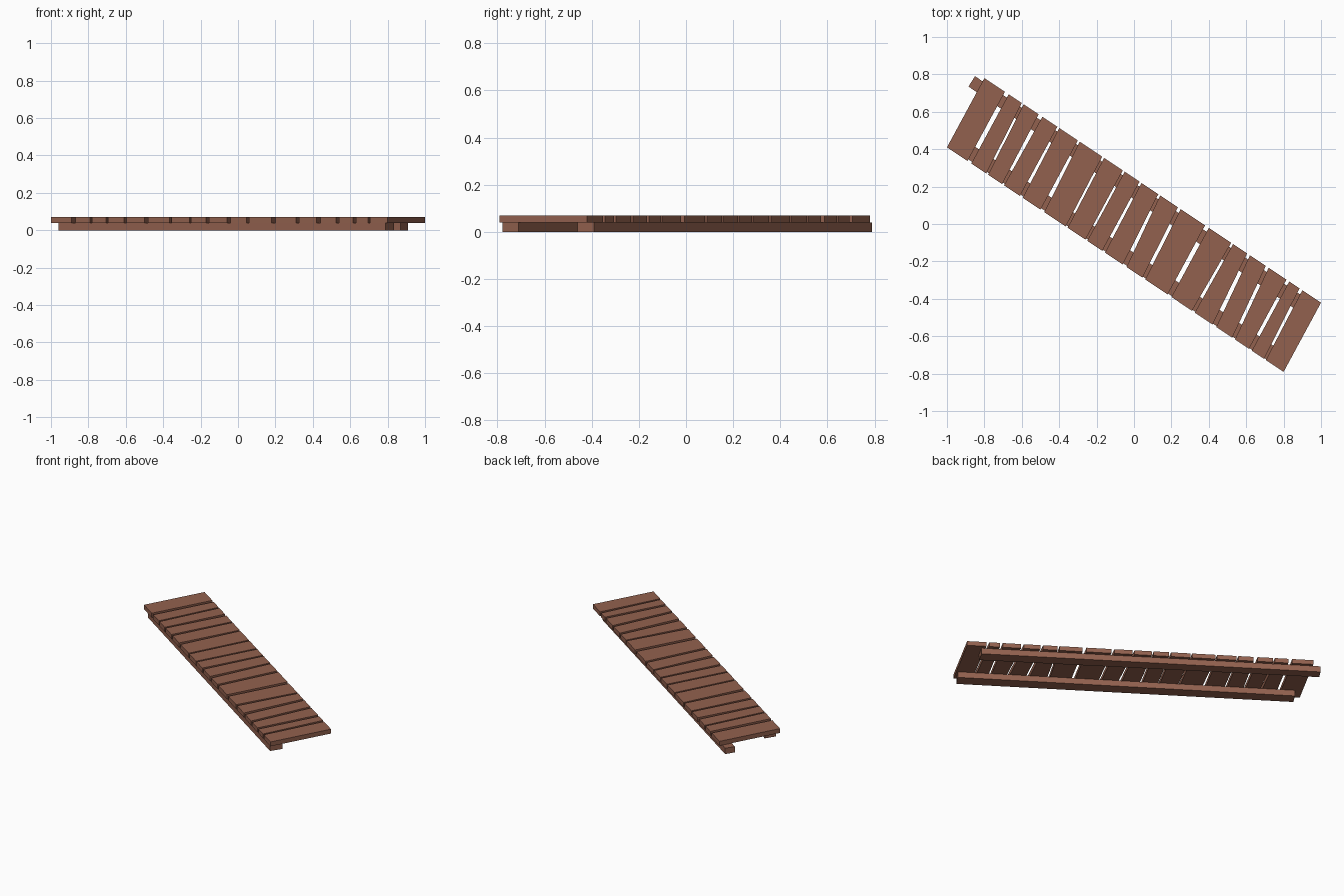
import bpy, bmesh

if "Cube" in bpy.data.objects:
    bpy.data.objects.remove(bpy.data.objects["Cube"])

wood = bpy.data.materials.new("brown wood")
wood.diffuse_color = (0.29, 0.12, 0.077, 1)
wood.use_nodes = True
wood.node_tree.nodes["Principled BSDF"].inputs["Base Color"].default_value = wood.diffuse_color


def slab(name, corners, z0, z1):
    """Extrude a four-cornered outline into a flat board."""
    bm = bmesh.new()
    face = bm.faces.new([bm.verts.new((x, y, z0)) for x, y in corners])
    ext = bmesh.ops.extrude_face_region(bm, geom=[face])
    for v in ext["geom"]:
        if isinstance(v, bmesh.types.BMVert):
            v.co.z = z1
    bmesh.ops.recalc_face_normals(bm, faces=bm.faces)
    mesh = bpy.data.meshes.new(name)
    bm.to_mesh(mesh)
    bm.free()
    mesh.materials.append(wood)
    obj = bpy.data.objects.new(name, mesh)
    bpy.context.collection.objects.link(obj)


# Two long edges of the deck, y as a function of x
def back_edge(x):
    return 0.78 - (x + 0.80) * 0.667


def front_edge(x):
    return 0.41 - (x + 1.0) * 0.667


# Planks: start and end x on the back edge, then on the front edge
planks = [
    (-.80, -.69, -1.0, -.89), (-.67, -.60, -.87, -.79), (-.59, -.51, -.78, -.705),
    (-.49, -.41, -.695, -.61), (-.40, -.30, -.595, -.50), (-.29, -.17, -.48, -.365),
    (-.16, -.06, -.355, -.26), (-.05, .03, -.25, -.17), (.04, .13, -.155, -.06),
    (.14, .235, -.04, .045), (.25, .38, .06, .18), (.40, .52, .20, .31),
    (.53, .605, .325, .42), (.62, .705, .44, .525), (.72, .815, .54, .615),
    (.83, .885, .63, .695), (.90, 1.0, .705, .80),
]
for i, (b0, b1, f0, f1) in enumerate(planks, 1):
    slab(f"plank_{i}", [(f0, front_edge(f0)), (f1, front_edge(f1)),
                        (b1, back_edge(b1)), (b0, back_edge(b0))], 0.04, 0.07)

# Beams under the planks
slab("back_beam", [(-.885, .735), (.87, -.46), (.908, -.39), (-.85, .79)], 0, 0.04)
slab("front_beam", [(-.96, .395), (.788, -.778), (.833, -.71), (-.92, .46)], 0, 0.04)
